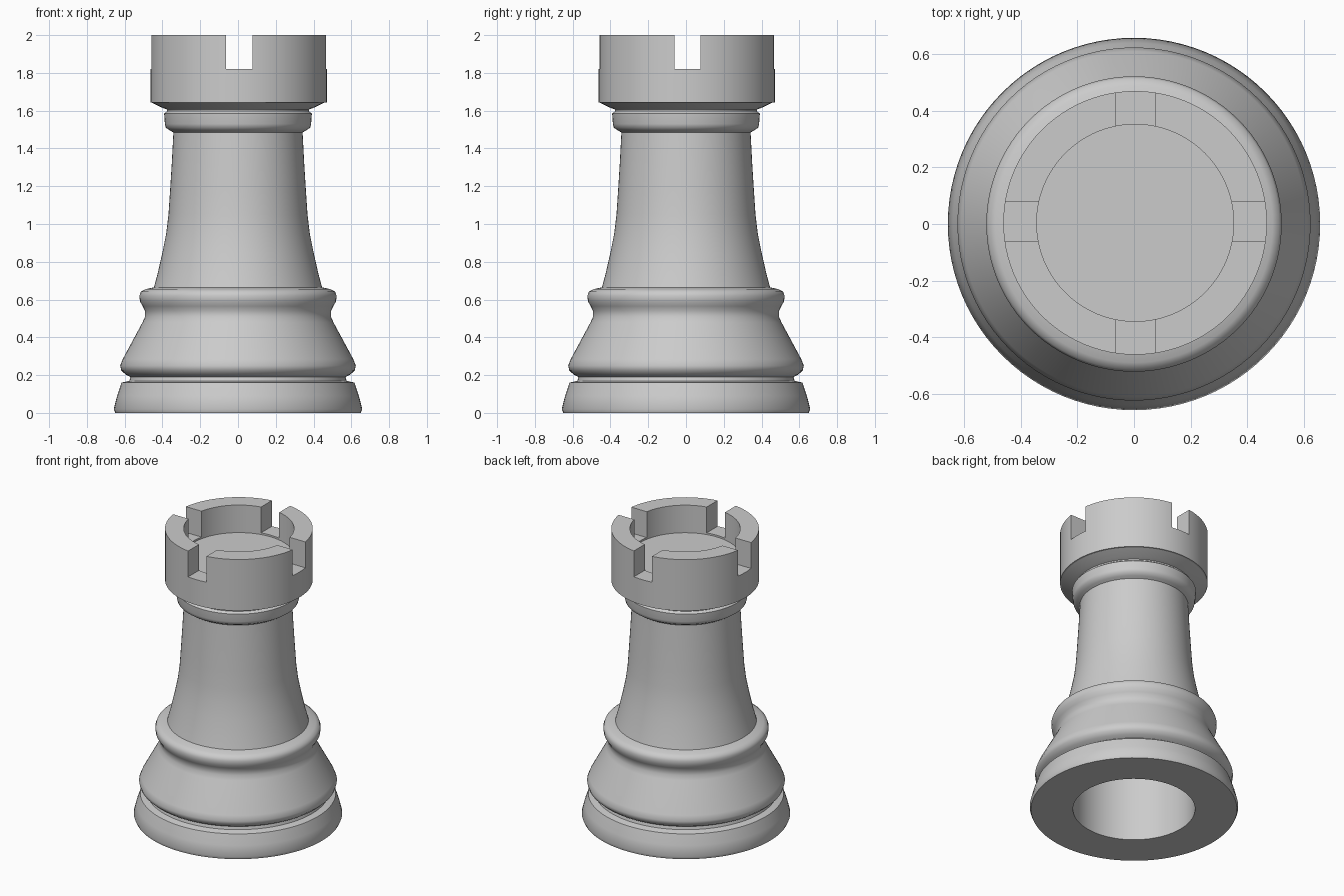
import bpy, bmesh
from math import pi, radians

cube = bpy.data.objects.get("Cube")
if cube:
    bpy.data.objects.remove(cube, do_unlink=True)

grey = bpy.data.materials.new("plain grey")
grey.use_nodes = True
colour = (0.6, 0.6, 0.6, 1)
grey.diffuse_color = colour
grey.node_tree.nodes["Principled BSDF"].inputs["Base Color"].default_value = colour


def lathe(name, profile, offset=0.0, steps=96):
    """Turn an (radius, height) profile around the z axis."""
    bm = bmesh.new()
    verts = [bm.verts.new((r, 0, z)) for r, z in profile]
    edges = [bm.edges.new(pair) for pair in zip(verts, verts[1:])]
    bmesh.ops.spin(bm, geom=verts + edges, cent=(0, 0, 0), axis=(0, 0, 1),
                   angle=2 * pi, steps=steps)
    bmesh.ops.remove_doubles(bm, verts=bm.verts, dist=0.0005)
    bmesh.ops.recalc_face_normals(bm, faces=bm.faces)
    mesh = bpy.data.meshes.new(name)
    bm.to_mesh(mesh)
    bm.free()
    mesh.materials.append(grey)
    obj = bpy.data.objects.new(name, mesh)
    obj.location = (offset, offset, 0)
    bpy.context.collection.objects.link(obj)
    return obj


def activate(obj):
    bpy.ops.object.select_all(action="DESELECT")
    obj.select_set(True)
    bpy.context.view_layer.objects.active = obj


# Turned body: hollow underside, foot, groove, bell, bead, shaft, collar, flare
body = lathe("body", [
    (0, 0.62), (0.385, 0.62), (0.385, 0),
    (0.65, 0), (0.658, 0.02), (0.64, 0.09), (0.617, 0.16),
    (0.575, 0.17), (0.57, 0.19), (0.595, 0.203), (0.618, 0.225), (0.624, 0.25),
    (0.61, 0.285), (0.505, 0.48), (0.492, 0.51), (0.492, 0.54),
    (0.505, 0.565), (0.519, 0.59), (0.522, 0.62), (0.514, 0.642), (0.49, 0.655),
    (0.445, 0.665), (0.425, 0.74), (0.4, 0.85), (0.38, 0.95), (0.368, 1.05),
    (0.36, 1.17), (0.35, 1.33), (0.342, 1.485),
    (0.36, 1.495), (0.382, 1.51), (0.387, 1.53), (0.391, 1.585),
    (0.375, 1.597), (0.375, 1.606), (0.4, 1.615), (0.458, 1.643), (0, 1.66)])

# Crown: cup with a thick wall and a sunken floor
crown = lathe("crown", [
    (0, 1.643), (0.466, 1.643), (0.466, 2), (0.348, 2), (0.348, 1.808), (0, 1.808)],
    offset=0.004)

# Four notches cut by two crossing bars
for i in range(2):
    bpy.ops.mesh.primitive_cube_add(size=1, location=(0.006, 0.008, 2.02),
                                    rotation=(0, 0, i * pi / 2))
    bar = bpy.context.object
    bar.name = "notch_cutter"
    bar.scale = (1.2, 0.14, 0.4)
    bar.hide_render = True
    cut = crown.modifiers.new("notch", "BOOLEAN")
    cut.operation = "DIFFERENCE"
    cut.solver = "EXACT"
    cut.object = bar
    activate(crown)
    bpy.ops.object.modifier_apply(modifier=cut.name)
    bpy.data.objects.remove(bar, do_unlink=True)

for part, angle in ((body, 50), (crown, 30)):
    activate(part)
    bpy.ops.object.shade_smooth_by_angle(angle=radians(angle))
